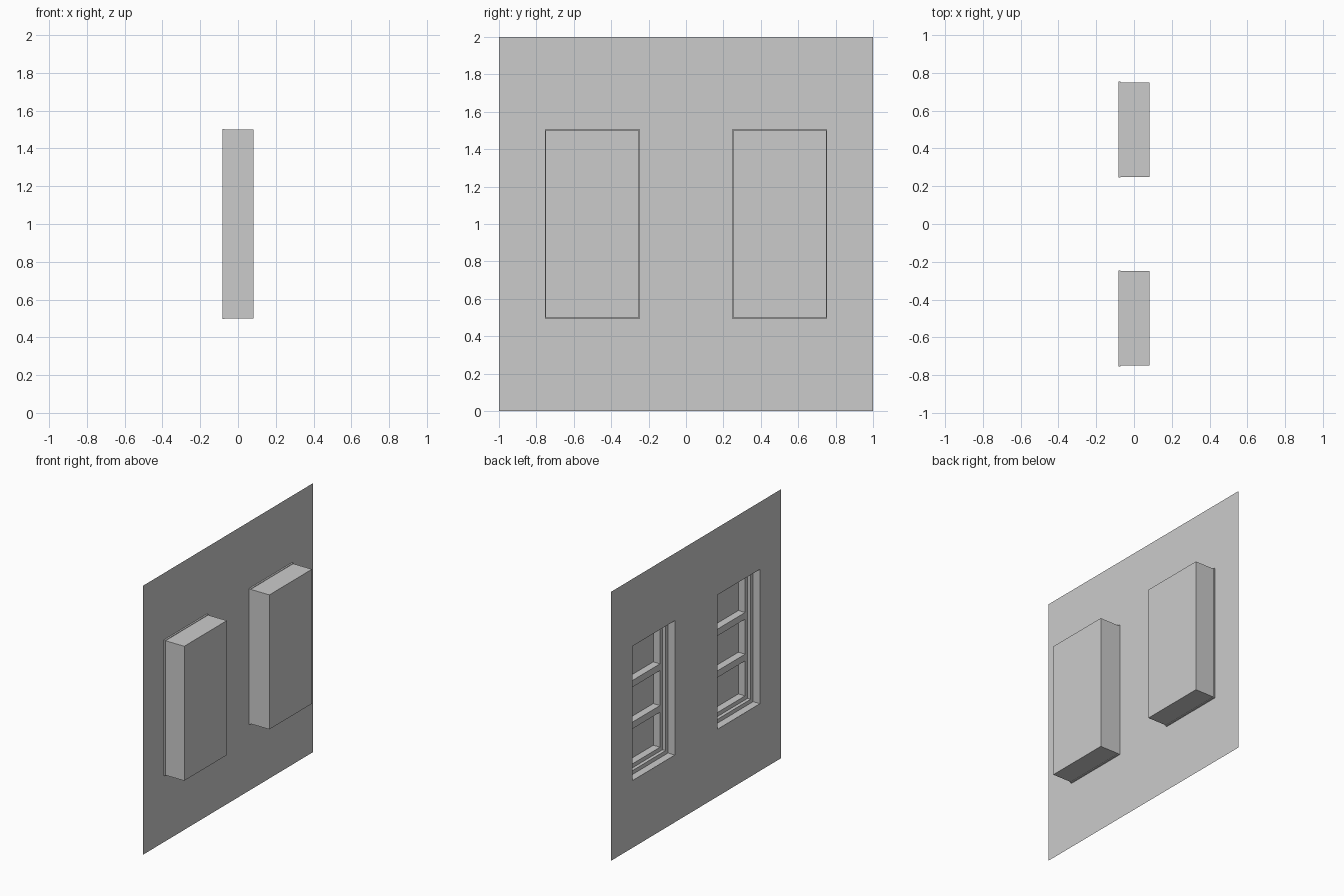
import bpy
import bmesh

cube = bpy.data.objects.get("Cube")
if cube:
    bpy.data.objects.remove(cube)

grey = bpy.data.materials.new("plain_grey")
grey.use_nodes = True
grey.diffuse_color = (0.6, 0.6, 0.6, 1)
grey.node_tree.nodes["Principled BSDF"].inputs["Base Color"].default_value = (0.6, 0.6, 0.6, 1)

WALL_X = -0.083      # plane of the wall
BACK_X = 0.083       # closed far side of each window box
HALF_W, HALF_H, MID_Z = 0.25, 0.5, 1.0


def make_object(name, bm):
    bmesh.ops.remove_doubles(bm, verts=bm.verts, dist=0.0001)
    mesh = bpy.data.meshes.new(name)
    bm.to_mesh(mesh)
    bm.free()
    mesh.materials.append(grey)
    obj = bpy.data.objects.new(name, mesh)
    bpy.context.collection.objects.link(obj)
    return obj


def rect(bm, x, y0, y1, z0, z1):
    return [bm.verts.new((x, y, z)) for y, z in
            ((y0, z0), (y0, z1), (y1, z1), (y1, z0))]


def bridge(bm, a, b):
    for i in range(4):
        j = (i + 1) % 4
        bm.faces.new((a[i], a[j], b[j], b[i]))


def centred(bm, x, yc, inset):
    w, h = HALF_W - inset, HALF_H - inset
    return rect(bm, x, yc - w, yc + w, MID_Z - h, MID_Z + h)


def grid_wall(bm, x, ys, zs, is_hole):
    """Flat sheet on a grid, leaving out the cells that are holes."""
    for i in range(len(ys) - 1):
        for j in range(len(zs) - 1):
            if not is_hole(i, j):
                bm.faces.new(rect(bm, x, ys[i], ys[i + 1], zs[j], zs[j + 1]))


# Wall sheet with two window openings
bm = bmesh.new()
grid_wall(bm, WALL_X, (-1, -0.75, -0.25, 0.25, 0.75, 1), (0, 0.5, 1.5, 2),
          lambda i, j: i in (1, 3) and j == 1)
make_object("wall", bm)

for side, yc in (("front", -0.5), ("back", 0.5)):
    # Outer casing: thin rim against the wall, then a plain closed box
    bm = bmesh.new()
    steps = ((0, -0.004), (0.012, -0.004), (0.012, 0), (BACK_X - WALL_X, 0))
    rings = [centred(bm, WALL_X + d, yc, inset) for d, inset in steps]
    for a, b in zip(rings, rings[1:]):
        bridge(bm, a, b)
    bm.faces.new(rings[-1])
    make_object(side + "_window_casing", bm)

    # Stepped frame inside the opening
    bm = bmesh.new()
    steps = ((0, 0.001), (0.055, 0.001), (0.055, 0.03), (0.08, 0.03))
    rings = [centred(bm, WALL_X + d, yc, inset) for d, inset in steps]
    for a, b in zip(rings, rings[1:]):
        bridge(bm, a, b)
    make_object(side + "_window_frame", bm)

    # Sash with three panes, one above another
    bm = bmesh.new()
    sash_x, glass_x, edge, bar = WALL_X + 0.08, WALL_X + 0.135, 0.06, 0.05
    y0, y1 = yc - HALF_W, yc + HALF_W
    pane = (2 * (HALF_H - edge) - 2 * bar) / 3
    zs = [MID_Z - HALF_H + 0.03]
    for row in range(3):
        low = MID_Z - HALF_H + edge + row * (pane + bar)
        zs += [low, low + pane]
        bridge(bm, rect(bm, sash_x, y0 + edge, y1 - edge, low, low + pane),
               rect(bm, glass_x, y0 + edge, y1 - edge, low, low + pane))
    zs.append(MID_Z + HALF_H - 0.03)
    grid_wall(bm, sash_x, (y0 + 0.03, y0 + edge, y1 - edge, y1 - 0.03), zs,
              lambda i, j: i == 1 and j % 2 == 1)
    make_object(side + "_window_sash", bm)

    # Glass behind the sash
    bm = bmesh.new()
    bm.faces.new(centred(bm, glass_x, yc, edge))
    make_object(side + "_window_glass", bm)
